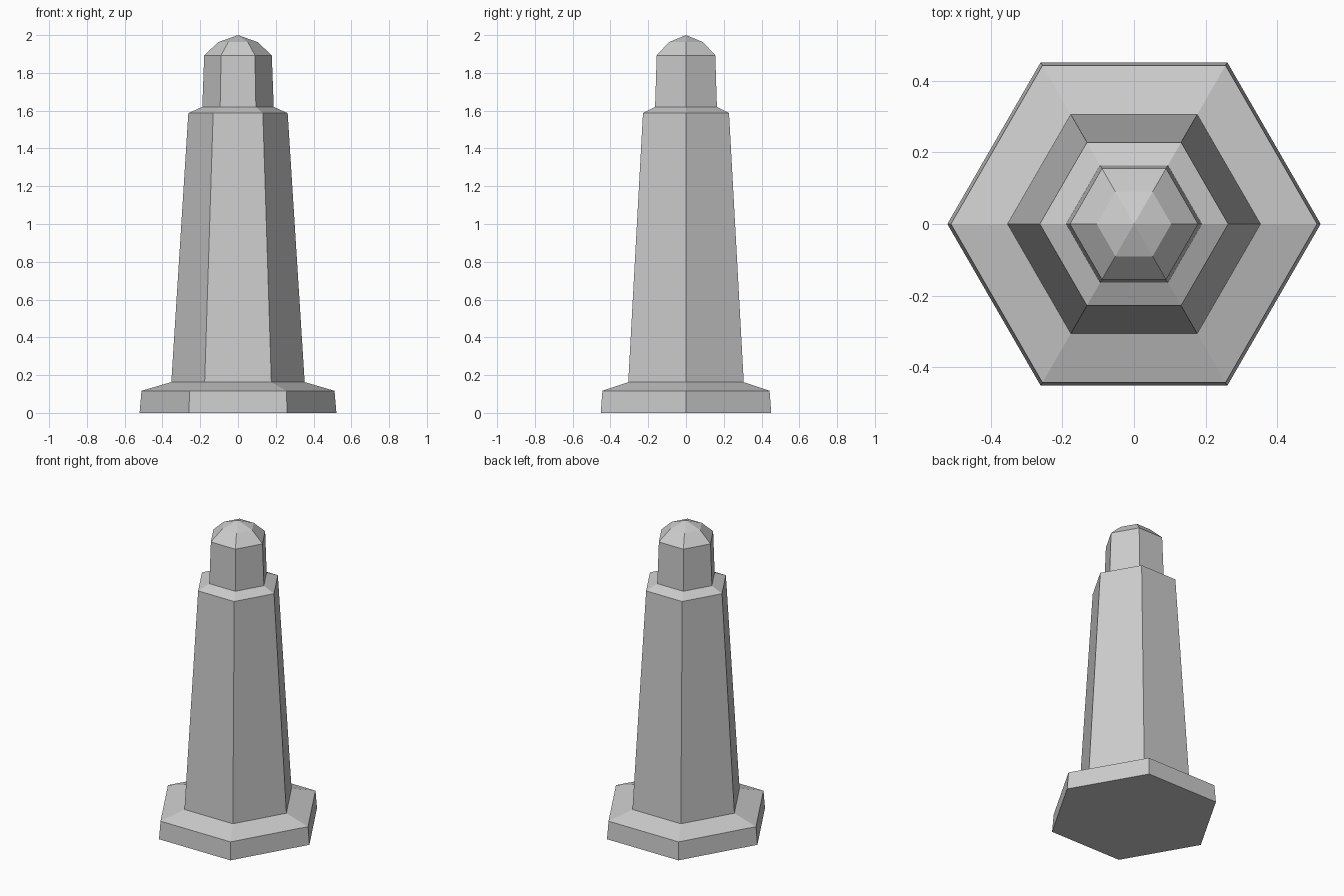
import bpy, bmesh
from math import cos, sin, tau

if "Cube" in bpy.data.objects:
    bpy.data.objects.remove(bpy.data.objects["Cube"])

SIDES = 6
# (radius, height) outline from the bottom edge up to the dome
PROFILE = [
    (0.521, 0.0), (0.511, 0.117),    # foot
    (0.353, 0.163), (0.263, 1.587),  # tapered shaft
    (0.189, 1.62), (0.179, 1.893),   # neck
    (0.104, 1.963),                  # dome shoulder
]
TIP_HEIGHT = 2.0


def build_tower(name):
    bm = bmesh.new()
    rings = [[bm.verts.new((r * cos(tau * i / SIDES), r * sin(tau * i / SIDES), z))
              for i in range(SIDES)] for r, z in PROFILE]

    # Walls between neighbouring rings
    for low, high in zip(rings, rings[1:]):
        for i in range(SIDES):
            j = (i + 1) % SIDES
            bm.faces.new((low[i], low[j], high[j], high[i]))

    # Pointed top and flat underside
    tip = bm.verts.new((0, 0, TIP_HEIGHT))
    for i in range(SIDES):
        bm.faces.new((rings[-1][i], rings[-1][(i + 1) % SIDES], tip))
    bm.faces.new(rings[0][::-1])

    mesh = bpy.data.meshes.new(name)
    bm.to_mesh(mesh)
    bm.free()
    obj = bpy.data.objects.new(name, mesh)
    bpy.context.collection.objects.link(obj)
    return obj


build_tower("hexagonal_tower")
